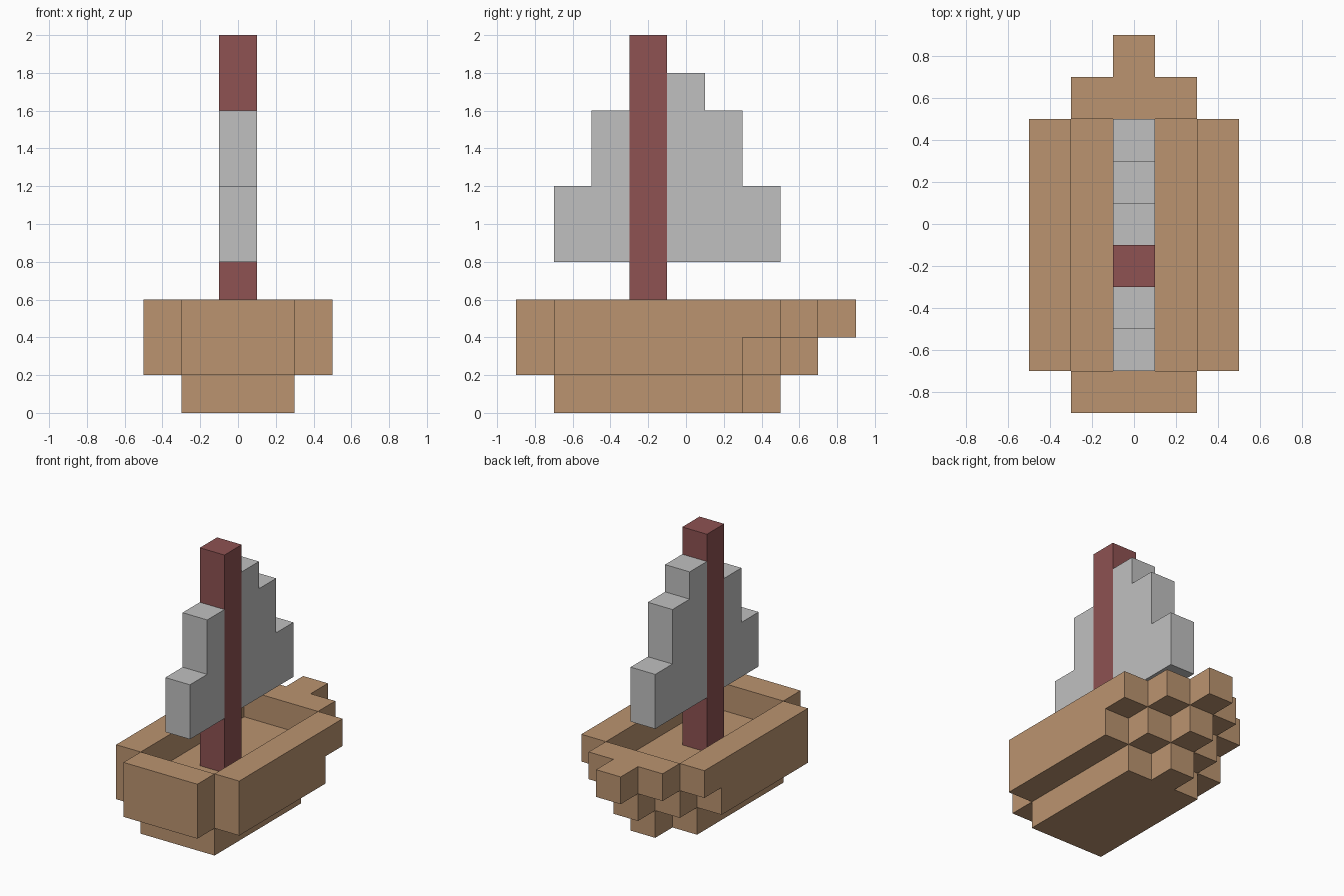
import bpy
import bmesh
from mathutils import Vector

cube = bpy.data.objects.get("Cube")
if cube:
    bpy.data.objects.remove(cube, do_unlink=True)


def linear(c):
    c /= 255
    return c / 12.92 if c <= 0.04045 else ((c + 0.055) / 1.055) ** 2.4


def material(name, rgb):
    mat = bpy.data.materials.new(name)
    col = (*[linear(c) for c in rgb], 1)
    mat.diffuse_color = col
    mat.use_nodes = True
    bsdf = next(n for n in mat.node_tree.nodes if n.type == 'BSDF_PRINCIPLED')
    bsdf.inputs["Base Color"].default_value = col
    bsdf.inputs["Roughness"].default_value = 0.8
    return mat


WOOD = material("light wood", (187, 148, 112))
DARK = material("dark red wood", (142, 82, 82))
CLOTH = material("grey cloth", (192, 192, 192))


def prism(name, outline, low, high, mat, along_x=False):
    """Extrude an (x, y) outline along z, or a (y, z) outline along x."""
    bm = bmesh.new()
    pts = [(low, a, b) if along_x else (a, b, low) for a, b in outline]
    face = bm.faces.new([bm.verts.new(p) for p in pts])
    ext = bmesh.ops.extrude_face_region(bm, geom=[face])
    move = Vector((1, 0, 0) if along_x else (0, 0, 1)) * (high - low)
    verts = [g for g in ext["geom"] if isinstance(g, bmesh.types.BMVert)]
    bmesh.ops.translate(bm, verts=verts, vec=move)
    bmesh.ops.recalc_face_normals(bm, faces=bm.faces)
    mesh = bpy.data.meshes.new(name)
    bm.to_mesh(mesh)
    bm.free()
    mesh.materials.append(mat)
    obj = bpy.data.objects.new(name, mesh)
    bpy.context.collection.objects.link(obj)
    return obj


def mirrored(half):
    """Close a right-hand outline with its mirror image across x = 0."""
    return half + [(-x, y) for x, y in reversed(half)]


def rect(a0, a1, b0, b1):
    return [(a0, b0), (a1, b0), (a1, b1), (a0, b1)]


# Hull: keel and deck layers step outwards and forwards as they rise
keel = [(.3, -.7), (.3, .3), (.1, .3), (.1, .5)]
deck = [(.3, -.9), (.3, -.7), (.5, -.7), (.5, .3),
        (.3, .3), (.3, .5), (.1, .5), (.1, .7)]
bow = [(.3, .5), (.3, .7), (.1, .7), (.1, .9)]
prism("hull_keel", mirrored(keel), 0, .2, WOOD)
prism("hull_deck", mirrored(deck), .2, .4, WOOD)

# Raised walls around the deck
prism("bow_wall", mirrored(bow), .4, .6, WOOD)
prism("end_wall", rect(-.3, .3, -.9, -.7), .4, .6, WOOD)
for side, x in (("left", .4), ("right", -.4)):
    prism(side + "_wall", rect(x - .1, x + .1, -.7, .5), .4, .6, WOOD)

# Mast standing on the deck
prism("mast", rect(-.1, .1, -.3, -.1), .4, 2, DARK)

# Stepped sails on either side of the mast
small_sail = [(-.3, .8), (-.3, 1.6), (-.5, 1.6), (-.5, 1.2), (-.7, 1.2), (-.7, .8)]
large_sail = [(-.1, .8), (.5, .8), (.5, 1.2), (.3, 1.2),
              (.3, 1.6), (.1, 1.6), (.1, 1.8), (-.1, 1.8)]
prism("small_sail", small_sail, -.1, .1, CLOTH, along_x=True)
prism("large_sail", large_sail, -.1, .1, CLOTH, along_x=True)
